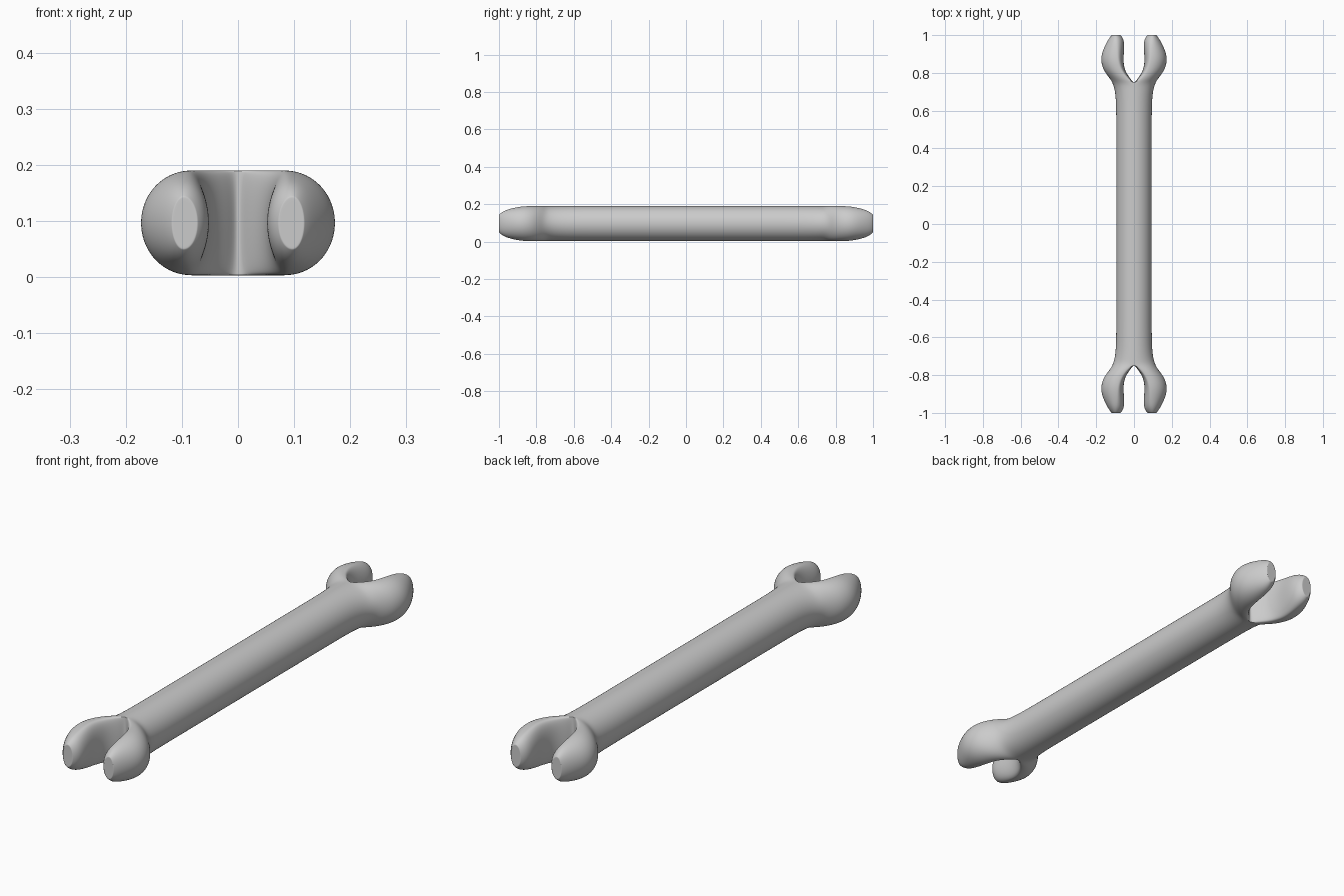
import bpy, bmesh, math

if "Cube" in bpy.data.objects:
    bpy.data.objects.remove(bpy.data.objects["Cube"])

ZC = 0.0965
N = 32
# stations: y, inner x, widest x, outer x, half height, squareness of inner wall
STATIONS = [
    (0.0, 0, 0, .094, .094, 1), (0.30, 0, 0, .094, .094, 1),
    (0.58, 0, 0, .094, .094, 1), (0.66, 0, 0, .096, .094, 1),
    (0.71, 0, 0, .102, .094, 1), (0.742, 0, 0, .112, .094, 1),
    (0.765, .015, .035, .124, .094, .45), (0.79, .035, .060, .144, .094, .5),
    (0.82, .050, .078, .164, .094, .65), (0.86, .056, .088, .175, .094, .9),
    (0.90, .054, .090, .172, .089, 1), (0.94, .051, .092, .156, .080, 1),
    (0.97, .053, .094, .140, .070, 1), (0.99, .062, .096, .127, .057, 1),
    (1.0, .072, .097, .118, .047, 1),
]


def section(bm, y, xi, xm, xo, h, p):
    ring = []
    for i in range(N):
        a = 2 * math.pi * i / N
        c, s = math.cos(a), math.sin(a)
        if abs(c) < 1e-6:
            c = 0.0
        x = xm + (xo - xm) * c if c >= 0 else xm - (xm - xi) * abs(c) ** p
        ring.append(bm.verts.new((x, y, ZC + h * s)))
    return ring


# One quarter: half of the shaft flowing into a prong
bm = bmesh.new()
rings = [section(bm, *s) for s in STATIONS]
for r0, r1 in zip(rings, rings[1:]):
    for i in range(N):
        j = (i + 1) % N
        f = (r0[i], r0[j], r1[j], r1[i])
        if max(abs(v.co.x) for v in f) > 1e-5:   # leave the centre plane open
            bm.faces.new(f)

# Softly domed prong tip
cap = bm.faces.new(rings[-1])
inner = bmesh.ops.inset_region(bm, faces=[cap], thickness=.009)
tip = bmesh.ops.poke(bm, faces=[cap])
bmesh.ops.recalc_face_normals(bm, faces=bm.faces)
for v in [v for v in bm.verts if not v.link_faces]:
    bm.verts.remove(v)
for f in bm.faces:
    f.smooth = True

mesh = bpy.data.meshes.new("forked_rod")
bm.to_mesh(mesh)
bm.free()
rod = bpy.data.objects.new("forked_rod", mesh)
bpy.context.collection.objects.link(rod)

# Mirror to both sides and both ends, then smooth
mirror = rod.modifiers.new("mirror", 'MIRROR')
mirror.use_axis = (True, True, False)
mirror.merge_threshold = 0.0005
sub = rod.modifiers.new("smooth", 'SUBSURF')
sub.levels = sub.render_levels = 2
